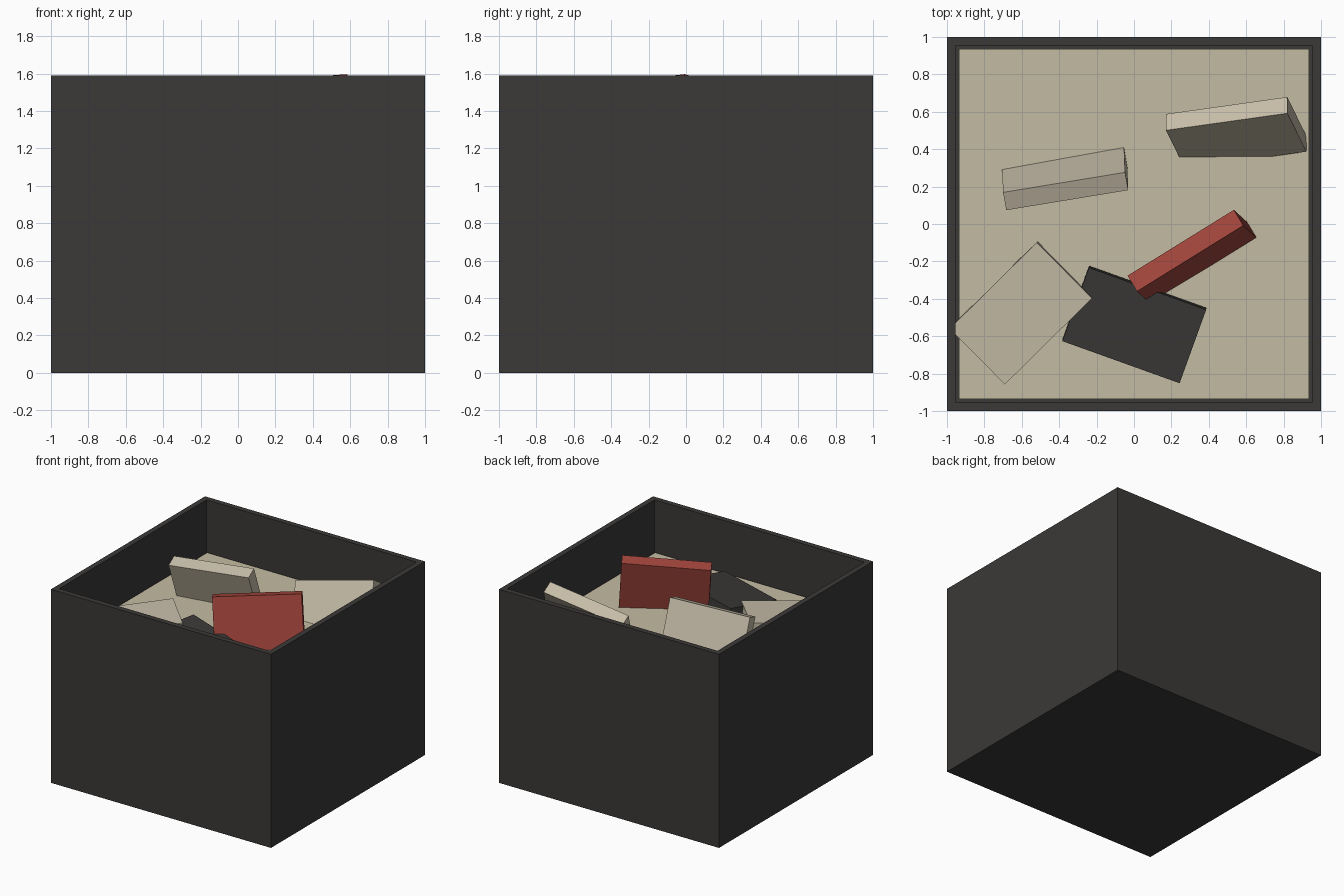
import bpy, bmesh
from mathutils import Vector, Matrix

if "Cube" in bpy.data.objects:
    bpy.data.objects.remove(bpy.data.objects["Cube"])

HEIGHT, WALL, FILL_Z = 1.59, 0.064, 1.17


def material(name, rgb):
    m = bpy.data.materials.new(name)
    m.diffuse_color = (*rgb, 1)
    m.use_nodes = True
    m.node_tree.nodes["Principled BSDF"].inputs["Base Color"].default_value = m.diffuse_color
    return m


CHARCOAL = material("charcoal", (0.043, 0.041, 0.039))
CREAM = material("cream", (0.56, 0.50, 0.385))
SAND = material("sand", (0.55, 0.50, 0.37))
RED = material("red", (0.37, 0.062, 0.046))


def finish(name, bm, mat):
    bmesh.ops.recalc_face_normals(bm, faces=bm.faces)
    me = bpy.data.meshes.new(name)
    bm.to_mesh(me)
    bm.free()
    me.materials.append(mat)
    ob = bpy.data.objects.new(name, me)
    bpy.context.collection.objects.link(ob)
    return ob


def block(lo, hi):
    bm = bmesh.new()
    lo, hi = Vector(lo), Vector(hi)
    bmesh.ops.create_cube(bm, size=1, matrix=Matrix.Translation((lo + hi) / 2)
                          @ Matrix.Diagonal((*(hi - lo), 1)))
    return bm


def slab(name, a, b, c, thick, mat, depth=0.42):
    """Tilted board: edge a-b, its broad face heading towards c, signed thickness."""
    a, b, c = Vector(a), Vector(b), Vector(c)
    u = (b - a).normalized()
    v = c - a
    v = (v - u * v.dot(u)).normalized()
    w = u.cross(v)
    bm = block((0, 0, min(0, thick)), ((b - a).length, depth, max(0, thick)))
    frame = Matrix((u, v, w)).transposed().to_4x4()
    frame.translation = a
    bm.transform(frame)
    return finish(name, bm, mat)


# open bin: cube with its top inset and pushed down
bm = block((-1, -1, 0), (1, 1, HEIGHT))
bm.faces.ensure_lookup_table()
top = max(bm.faces, key=lambda f: f.calc_center_median().z)
bmesh.ops.inset_region(bm, faces=[top], thickness=WALL)
res = bmesh.ops.extrude_discrete_faces(bm, faces=[top])
for vert in res["faces"][0].verts:
    vert.co.z = WALL
finish("bin", bm, CHARCOAL)

# contents level
r = 1 - WALL - 0.001
finish("fill", block((-r, -r, WALL), (r, r, FILL_Z)), SAND)

# boards sticking out of the fill
slab("red_board", (0.016, -0.36, 1.555), (0.584, -0.008, 1.597),
     (0.073, -0.432, 1.145), 0.1, RED)
slab("back_board", (0.82, 0.592, 1.545), (0.171, 0.501, 1.405),
     (0.921, 0.388, 1.21), -0.102, CREAM, 0.407)
slab("middle_board", (-0.70, 0.169, 1.498), (-0.048, 0.276, 1.528),
     (-0.70, 0.292, 1.17), -0.103, CREAM)
slab("flat_board", (-0.52, -0.099, 1.30), (-0.986, -0.56, 1.255),
     (-0.23, -0.404, 1.29), -0.1, CREAM)
slab("dark_board", (-0.241, -0.233, 1.293), (0.386, -0.458, 1.275),
     (-0.386, -0.629, 1.254), 0.1, CHARCOAL)
